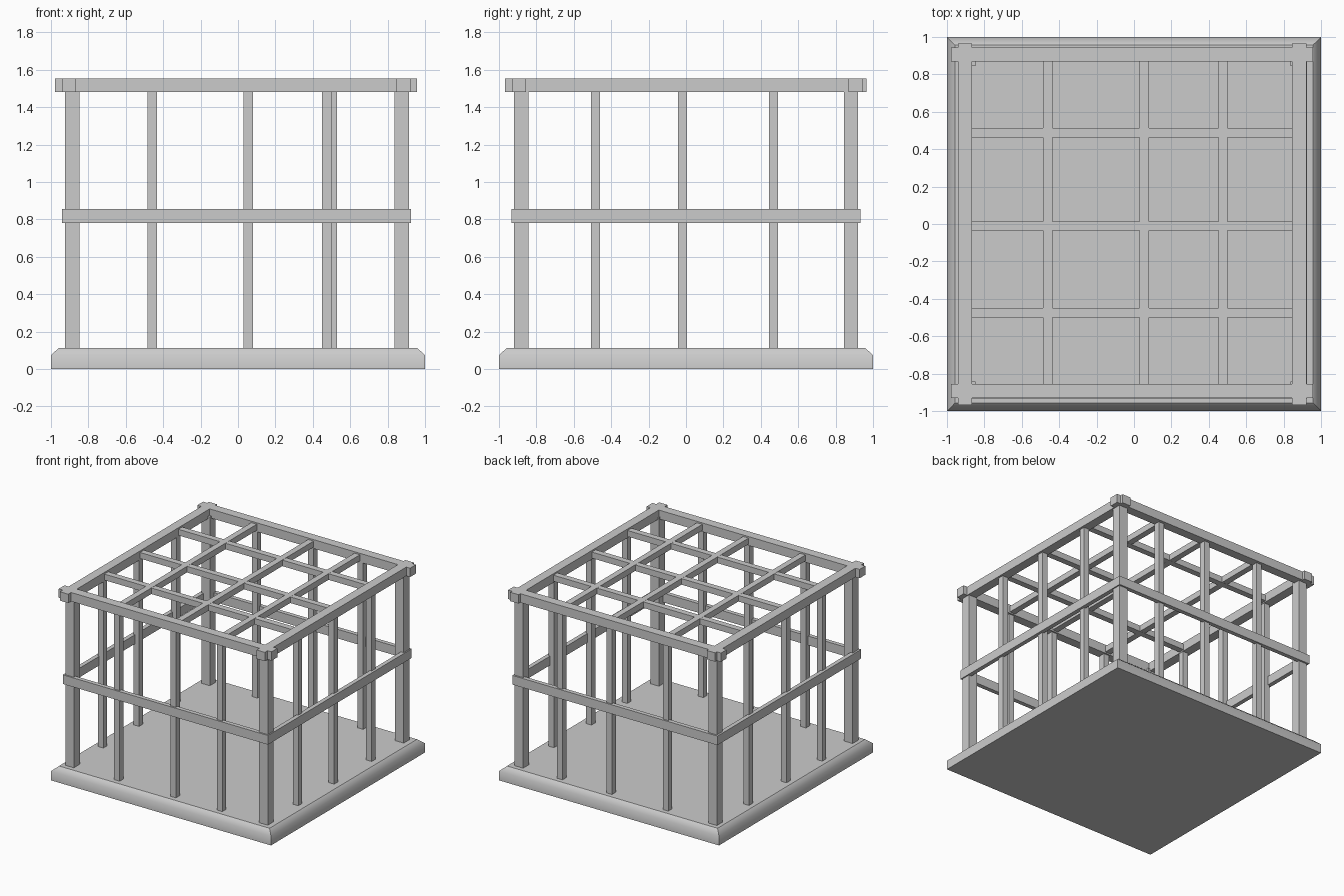
import bpy, bmesh

if "Cube" in bpy.data.objects:
    bpy.data.objects.remove(bpy.data.objects["Cube"])


def box(name, x0, x1, y0, y1, z0, z1):
    """Axis-aligned box from its limits."""
    bm = bmesh.new()
    bmesh.ops.create_cube(bm, size=1)
    for v in bm.verts:
        v.co = ((x0 + x1) / 2 + v.co.x * (x1 - x0),
                (y0 + y1) / 2 + v.co.y * (y1 - y0),
                (z0 + z1) / 2 + v.co.z * (z1 - z0))
    return finish(bm, name)


def finish(bm, name):
    me = bpy.data.meshes.new(name)
    bm.to_mesh(me)
    bm.free()
    ob = bpy.data.objects.new(name, me)
    bpy.context.collection.objects.link(ob)
    return ob


# Base slab with a softly shaded chamfer around the top
bm = bmesh.new()
rings = []
for r, z in ((1.0, 0.0), (1.0, 0.075), (0.957, 0.113)):
    rings.append([bm.verts.new((sx * r, sy * r, z))
                  for sx, sy in ((-1, -1), (1, -1), (1, 1), (-1, 1))])
bm.faces.new(rings[0][::-1])
bm.faces.new(rings[2])
for a, b in zip(rings, rings[1:]):
    for i in range(4):
        j = (i + 1) % 4
        bm.faces.new((a[i], a[j], b[j], b[i])).smooth = True
        bm.edges.get((a[i], b[i])).smooth = False
finish(bm, "base")

FLOOR, BEAM, TOP = 0.10, 1.48, 1.553

# Corner posts
for side, x0, x1 in (("left", -0.925, -0.848), ("right", 0.836, 0.915)):
    for end, y0, y1 in (("front", -0.92, -0.843), ("back", 0.845, 0.92)):
        box(f"{end}_{side}_post", x0, x1, y0, y1, FLOOR, 1.50)

# Top beams crossing at the corners
box("front_top_beam", -0.978, 0.957, -0.931, -0.856, BEAM, TOP)
box("back_top_beam", -0.978, 0.957, 0.868, 0.943, BEAM, TOP)
box("left_top_beam", -0.941, -0.865, -0.968, 0.965, BEAM, TOP)
box("right_top_beam", 0.846, 0.922, -0.968, 0.965, BEAM, TOP)

# Flat middle rails on the outside of the posts
R0, R1, T = 0.782, 0.857, 0.035
box("front_rail", -0.94, 0.925, -0.932, -0.932 + T, R0, R1)
box("back_rail", -0.94, 0.925, 0.934 - T, 0.934, R0, R1)
box("left_rail", -0.94, -0.94 + T, -0.932, 0.934, R0, R1)
box("right_rail", 0.925 - T, 0.925, -0.932, 0.934, R0, R1)

# Upright bars between the posts
W = 0.025
for name, y, xs in (("front_bar", -0.893, (-0.458, 0.054, 0.475)),
                    ("back_bar", 0.895, (-0.458, 0.054, 0.503))):
    for x in xs:
        box(name, x - W, x + W, y - W, y + W, FLOOR, 1.49)
for name, x in (("left_bar", -0.893), ("right_bar", 0.88)):
    for y in (-0.484, -0.019, 0.468):
        box(name, x - W, x + W, y - W, y + W, FLOOR, 1.49)

# Roof lattice
for x in (-0.462, 0.055, 0.476):
    box("roof_bar_lengthwise", x - W, x + W, -0.87, 0.88, 1.491, 1.541)
for y in (-0.475, -0.011, 0.487):
    box("roof_bar_crosswise", -0.88, 0.86, y - W, y + W, 1.49, 1.54)
